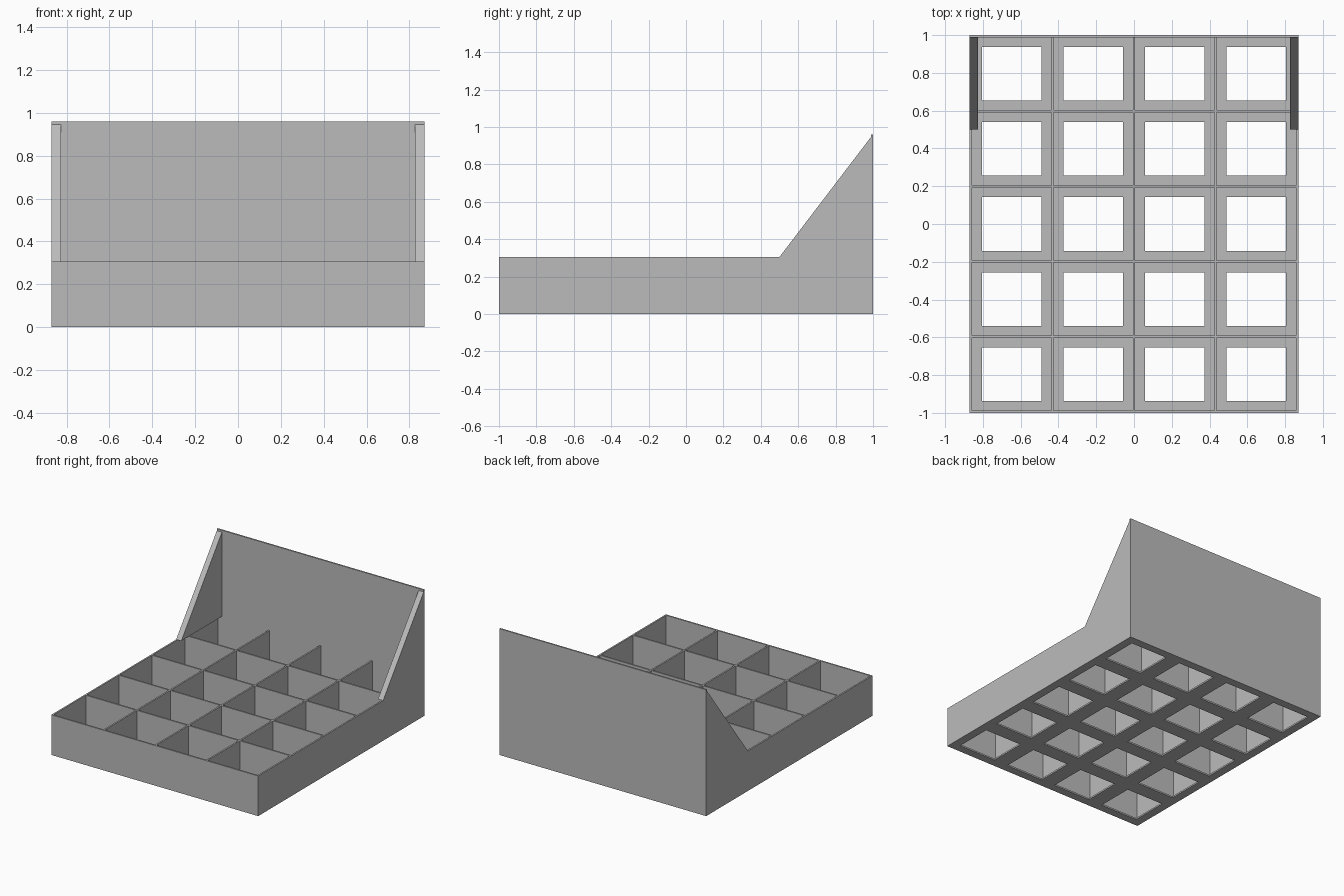
import bpy
import bmesh

W, D, H = 0.87, 1.0, 0.305      # half width, half depth, tray height
T = 0.012                       # sheet thickness
BACK_H = 0.96
COLS, ROWS = 4, 5

cube = bpy.data.objects.get("Cube")
if cube:
    bpy.data.objects.remove(cube, do_unlink=True)

grey = bpy.data.materials.new("plain grey")
grey.use_nodes = True
colour = (0.5, 0.5, 0.5, 1)
grey.diffuse_color = colour
grey.node_tree.nodes["Principled BSDF"].inputs["Base Color"].default_value = colour


def finish(name, bm):
    bmesh.ops.recalc_face_normals(bm, faces=bm.faces)
    mesh = bpy.data.meshes.new(name)
    bm.to_mesh(mesh)
    bm.free()
    mesh.materials.append(grey)
    obj = bpy.data.objects.new(name, mesh)
    bpy.context.collection.objects.link(obj)
    return obj


def box(name, x0, x1, y0, y1, z0, z1):
    return prism(name, [(y0, z0), (y1, z0), (y1, z1), (y0, z1)], x0, x1)


def prism(name, profile, x0, x1):
    """Extrude a (y, z) profile along x."""
    bm = bmesh.new()
    face = bm.faces.new([bm.verts.new((x0, y, z)) for y, z in profile])
    ext = bmesh.ops.extrude_face_region(bm, geom=[face])
    moved = [v for v in ext["geom"] if isinstance(v, bmesh.types.BMVert)]
    bmesh.ops.translate(bm, verts=moved, vec=(x1 - x0, 0, 0))
    return finish(name, bm)


# Cell centres and divider lines
cell_w = 2 * (W - T / 2) / COLS
cell_d = 2 * (D - T / 2) / ROWS
x_lines = [(i - COLS / 2) * cell_w for i in range(COLS + 1)]
y_lines = [(j - ROWS / 2) * cell_d for j in range(ROWS + 1)]


# Floor: a grid of strips with one rectangular opening per cell
def floor():
    hx, hy = 0.157, 0.142
    xs, ys = [-W], [-D]
    for a, b in zip(x_lines, x_lines[1:]):
        xs += [(a + b) / 2 - hx, (a + b) / 2 + hx]
    for a, b in zip(y_lines, y_lines[1:]):
        ys += [(a + b) / 2 - hy, (a + b) / 2 + hy]
    xs.append(W)
    ys.append(D)
    bm = bmesh.new()
    grid = [[bm.verts.new((x, y, 0)) for y in ys] for x in xs]
    for i in range(len(xs) - 1):
        for j in range(len(ys) - 1):
            if i % 2 and j % 2:
                continue
            bm.faces.new((grid[i][j], grid[i + 1][j],
                          grid[i + 1][j + 1], grid[i][j + 1]))
    ext = bmesh.ops.extrude_face_region(bm, geom=bm.faces[:])
    top = [v for v in ext["geom"] if isinstance(v, bmesh.types.BMVert)]
    bmesh.ops.translate(bm, verts=top, vec=(0, 0, T))
    finish("floor", bm)


floor()

# Outer walls
box("front_wall", -W, W, -D, -D + T, T, H)
box("back_panel", -W, W, D - T, D, T, BACK_H)
for side, s in (("left", 1), ("right", -1)):
    box(side + "_wall", s * W, s * (W - T), -D + T, D - T, T, H)
    # Sloping brace between side wall and back panel
    prism(side + "_brace", [(0.5, H), (D - T, H), (D - T, 0.945)],
          s * W, s * (W - 0.043))

# Dividers
for i, x in enumerate(x_lines[1:-1]):
    box(f"long_divider_{i + 1}", x - T / 2, x + T / 2, -D + T, D - T, T, H)
for j, y in enumerate(y_lines[1:-1]):
    for i, (a, b) in enumerate(zip(x_lines, x_lines[1:])):
        box(f"cross_divider_{j + 1}_{i + 1}", a + T / 2, b - T / 2,
            y - T / 2, y + T / 2, T, H)
